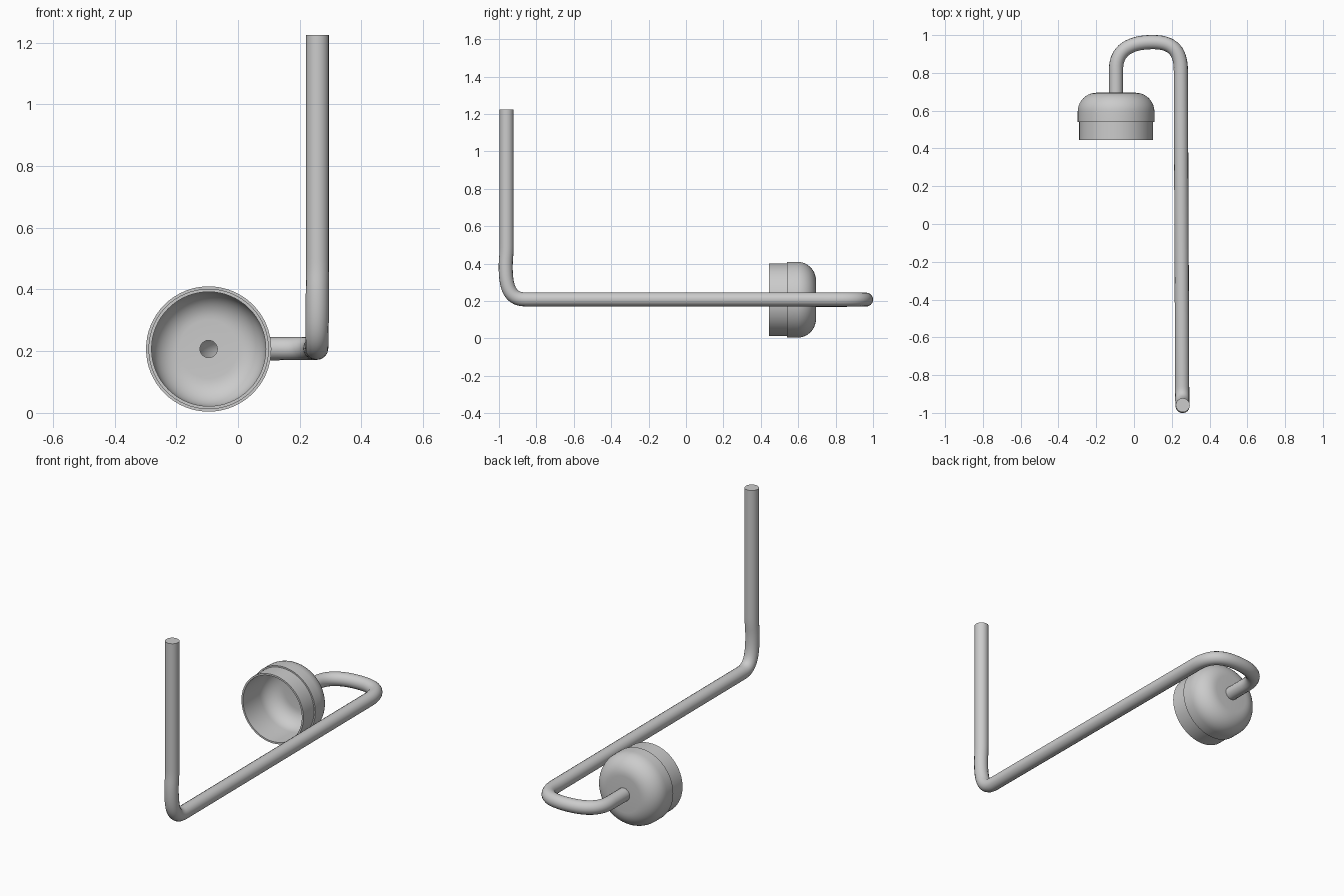
import bpy, bmesh, math
from mathutils import Vector

cube = bpy.data.objects.get("Cube")
if cube:
    bpy.data.objects.remove(cube)

grey = bpy.data.materials.new("plain_grey")
grey.use_nodes = True
colour = (0.6, 0.6, 0.6, 1)
grey.diffuse_color = colour
grey.node_tree.nodes["Principled BSDF"].inputs["Base Color"].default_value = colour

TUBE_R = 0.0375
CUP = Vector((-0.095, 0, 0.207))


def finish(obj, angle=35):
    obj.data.materials.append(grey)
    bpy.ops.object.select_all(action='DESELECT')
    obj.select_set(True)
    bpy.context.view_layer.objects.active = obj
    bpy.ops.object.shade_smooth_by_angle(angle=math.radians(angle))


def arc(cy, cr, radius, steps=10):
    """Quarter round from the side wall to the back wall, as (radius, y)."""
    turns = [math.pi / 2 * i / steps for i in range(steps + 1)]
    return [(cr + radius * math.cos(t), cy + radius * math.sin(t)) for t in turns]


# Bent tube: upright handle, long arm, hooked end entering the cup
curve = bpy.data.curves.new("tube_path", 'CURVE')
curve.dimensions = '3D'
curve.resolution_u = 14
curve.bevel_depth = TUBE_R
curve.bevel_resolution = 6
spline = curve.splines.new('BEZIER')
# Each knot: position, direction of travel, handle length before and after
knots = [
    ((0.258, -0.959, 1.225), (0, 0, -1), 0.1, 0.1),
    ((0.258, -0.959, 0.50), (0, 0, -1), 0.1, 0.06),
    ((0.257, -0.964, 0.38), (0, 0, -1), 0.05, 0.11),
    ((0.255, -0.86, 0.209), (0, 1, 0), 0.08, 0.1),
    ((0.248, 0.81, 0.209), (0, 1, 0), 0.1, 0.10),
    ((0.10, 0.963, 0.208), (-1, 0, 0), 0.11, 0.12),
    ((-0.095, 0.82, 0.207), (0, -1, 0), 0.10, 0.03),
    ((-0.095, 0.688, 0.207), (0, -1, 0), 0.03, 0.03),
]
spline.bezier_points.add(len(knots) - 1)
for point, (co, way, before, after) in zip(spline.bezier_points, knots):
    point.handle_left_type = point.handle_right_type = 'FREE'
    point.co = co
    point.handle_left = Vector(co) - Vector(way) * before
    point.handle_right = Vector(co) + Vector(way) * after
path = bpy.data.objects.new("tube_path", curve)
bpy.context.collection.objects.link(path)
bpy.context.view_layer.update()
mesh = bpy.data.meshes.new_from_object(path.evaluated_get(bpy.context.evaluated_depsgraph_get()))
bpy.data.objects.remove(path)

# Close the top of the handle only; the cup end stays open
bm = bmesh.new()
bm.from_mesh(mesh)
bmesh.ops.remove_doubles(bm, verts=bm.verts, dist=0.0005)
rim = [e for e in bm.edges if e.is_boundary and e.verts[0].co.z > 1]
bmesh.ops.holes_fill(bm, edges=rim, sides=0)
bmesh.ops.recalc_face_normals(bm, faces=bm.faces)
bm.to_mesh(mesh)
bm.free()
mesh.materials.clear()
tube = bpy.data.objects.new("bent_tube", mesh)
bpy.context.collection.objects.link(tube)
finish(tube)

# Hollow cup: stepped outer wall, rounded back, thin lip, centre hole
outer = [(0.195, 0.445), (0.195, 0.54), (0.203, 0.54)] + arc(0.595, 0.103, 0.1)
inner = arc(0.594, 0.095, 0.09)[::-1] + [(0.185, 0.445)]
profile = outer + [(0.028, 0.695), (0.028, 0.684)] + inner
bm = bmesh.new()
verts = [bm.verts.new((CUP.x + r, y, CUP.z)) for r, y in profile]
edges = [bm.edges.new((a, b)) for a, b in zip(verts, verts[1:] + verts[:1])]
bmesh.ops.spin(bm, geom=verts + edges, cent=CUP, axis=(0, 1, 0),
               angle=math.tau, steps=64, use_merge=True)
bmesh.ops.remove_doubles(bm, verts=bm.verts, dist=0.0001)
bmesh.ops.recalc_face_normals(bm, faces=bm.faces)
mesh = bpy.data.meshes.new("cup")
bm.to_mesh(mesh)
bm.free()
cup = bpy.data.objects.new("cup", mesh)
bpy.context.collection.objects.link(cup)
finish(cup)
